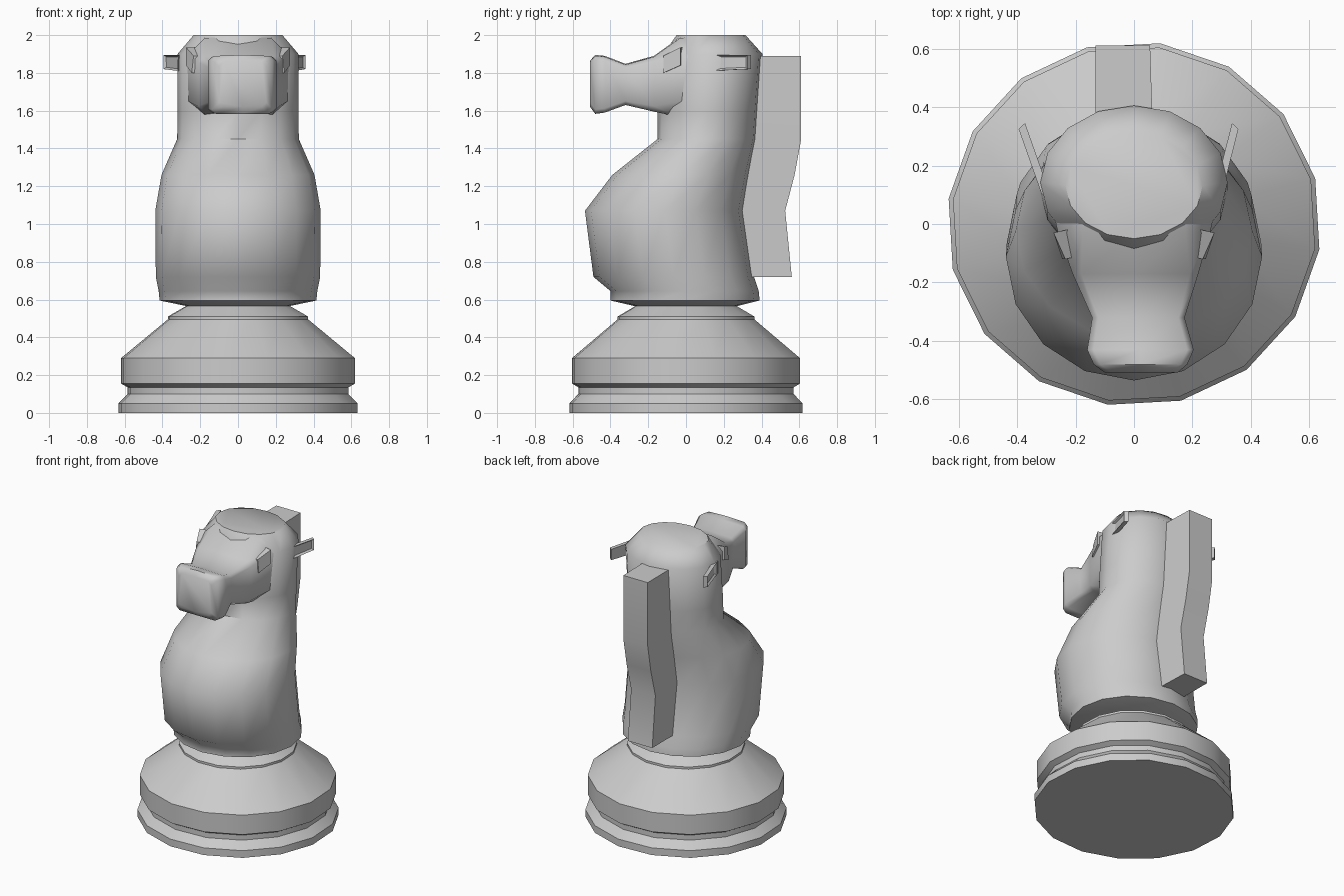
import bpy, bmesh, math
from mathutils import Vector

if "Cube" in bpy.data.objects:
    bpy.data.objects.remove(bpy.data.objects["Cube"])


def finish(name, bm, angle):
    bmesh.ops.recalc_face_normals(bm, faces=bm.faces)
    me = bpy.data.meshes.new(name)
    bm.to_mesh(me)
    bm.free()
    ob = bpy.data.objects.new(name, me)
    bpy.context.collection.objects.link(ob)
    bpy.ops.object.select_all(action='DESELECT')
    ob.select_set(True)
    bpy.context.view_layer.objects.active = ob
    bpy.ops.object.shade_smooth_by_angle(angle=math.radians(angle))
    return ob


def loft(name, rings, angle):
    """Join closed rings of points and cap both ends."""
    bm = bmesh.new()
    loops = [[bm.verts.new(p) for p in r] for r in rings]
    n = len(loops[0])
    for a, b in zip(loops, loops[1:]):
        for i in range(n):
            j = (i + 1) % n
            bm.faces.new((a[i], a[j], b[j], b[i]))
    bm.faces.new(loops[0][::-1])
    bm.faces.new(loops[-1])
    return finish(name, bm, angle)


def ellipse(rx, y0, y1, z, phase=0.0, cx=0.0, n=16):
    cy, ry = (y0 + y1) / 2, (y1 - y0) / 2
    return [(cx + rx * math.cos(phase + 2 * math.pi * i / n),
             cy + ry * math.sin(phase + 2 * math.pi * i / n), z) for i in range(n)]


# Turned pedestal, 16 sides
profile = [(.64, 0), (.64, .05), (.59, .10), (.59, .135), (.625, .155),
           (.625, .29), (.375, .495), (.375, .51), (.27, .57), (.27, .6)]
loft("pedestal", [ellipse(r, -r * .975, r * .975, z, math.radians(-8))
                  for r, z in profile], 28)

# Chest, neck and crown: half width, front y, back y, height
body = [(.27, -.27, .27, .565), (.415, -.40, .39, .595), (.42, -.40, .385, .645),
        (.435, -.49, .36, .72), (.438, -.535, .31, 1.07), (.405, -.39, .34, 1.26),
        (.322, -.15, .375, 1.45), (.32, -.15, .385, 1.6), (.32, -.12, .405, 1.9),
        (.235, -.05, .315, 2.0)]
loft("body", [ellipse(rx, a, b, z) for rx, a, b, z in body], 50)

# Mane ridge: side outline given as height and back y, with the root inside the body
mane = [(.72, .56), (1.07, .525), (1.26, .575), (1.45, .61), (1.89, .61)]
rings = []
for z, y in mane:
    rings.append([(-.13, .2, z), (.068, .2, z), (.055, y, z), (-.132, y, z)])
loft("mane", rings, 40)


# Snout: rounded rectangular sections along y
def section(cx, w, y, z0, z1, c, dy=0):
    ch = c * min(w, (z1 - z0) / 2)
    cz, h = (z0 + z1) / 2, (z1 - z0) / 2
    pts = [(w, h - ch), (w - ch, h), (0, h + .005), (ch - w, h), (-w, h - ch),
           (-w, ch - h), (ch - w, -h), (0, -h), (w - ch, -h), (w, ch - h)]
    return [(cx + x, y, cz + z) for x, z in pts]


snout = [(0, .285, .08, 1.57, 1.99, .5), (0, .26, -.03, 1.565, 1.985, .4),
         (.005, .215, -.17, 1.595, 1.885, .2), (.015, .158, -.32, 1.63, 1.843, .2),
         (.022, .182, -.43, 1.59, 1.885, .15), (.022, .16, -.48, 1.583, 1.89, .15),
         (.025, .125, -.508, 1.62, 1.86, .2)]
loft("snout", [section(*s) for s in snout], 50)


# Slanted flat plate used for eyes and ears
def plate(name, outline, thick, depth, inset):
    bm = bmesh.new()
    vs = [bm.verts.new(p) for p in outline]
    back = [bm.verts.new(Vector(p) + Vector(thick)) for p in outline]
    front = bm.faces.new(vs)
    bm.faces.new(back[::-1])
    for i in range(4):
        j = (i + 1) % 4
        bm.faces.new((vs[j], vs[i], back[i], back[j]))
    bmesh.ops.recalc_face_normals(bm, faces=bm.faces)
    if inset:
        bmesh.ops.inset_region(bm, faces=[front], thickness=inset, depth=-depth)
    finish(name, bm, 30)


for s, side in ((1, "right"), (-1, "left")):
    # Eye patch on the cheek
    plate("eye_" + side, [(s * .245, -.12, 1.80), (s * .275, -.03, 1.84),
                          (s * .275, -.03, 1.935), (s * .235, -.12, 1.89)],
          (-s * .09, .02, 0), 0, 0)
    # Ear with hollowed outer face
    k = .015 if s < 0 else 0
    o = s * (.30 + k)
    t = s * (.357 + 2.5 * k)
    plate("ear_" + side, [(o, .10, 1.81), (t, .325, 1.82), (t, .325, 1.895), (o, .10, 1.895)],
          (-s * .022, .02, 0), .012, .014)
